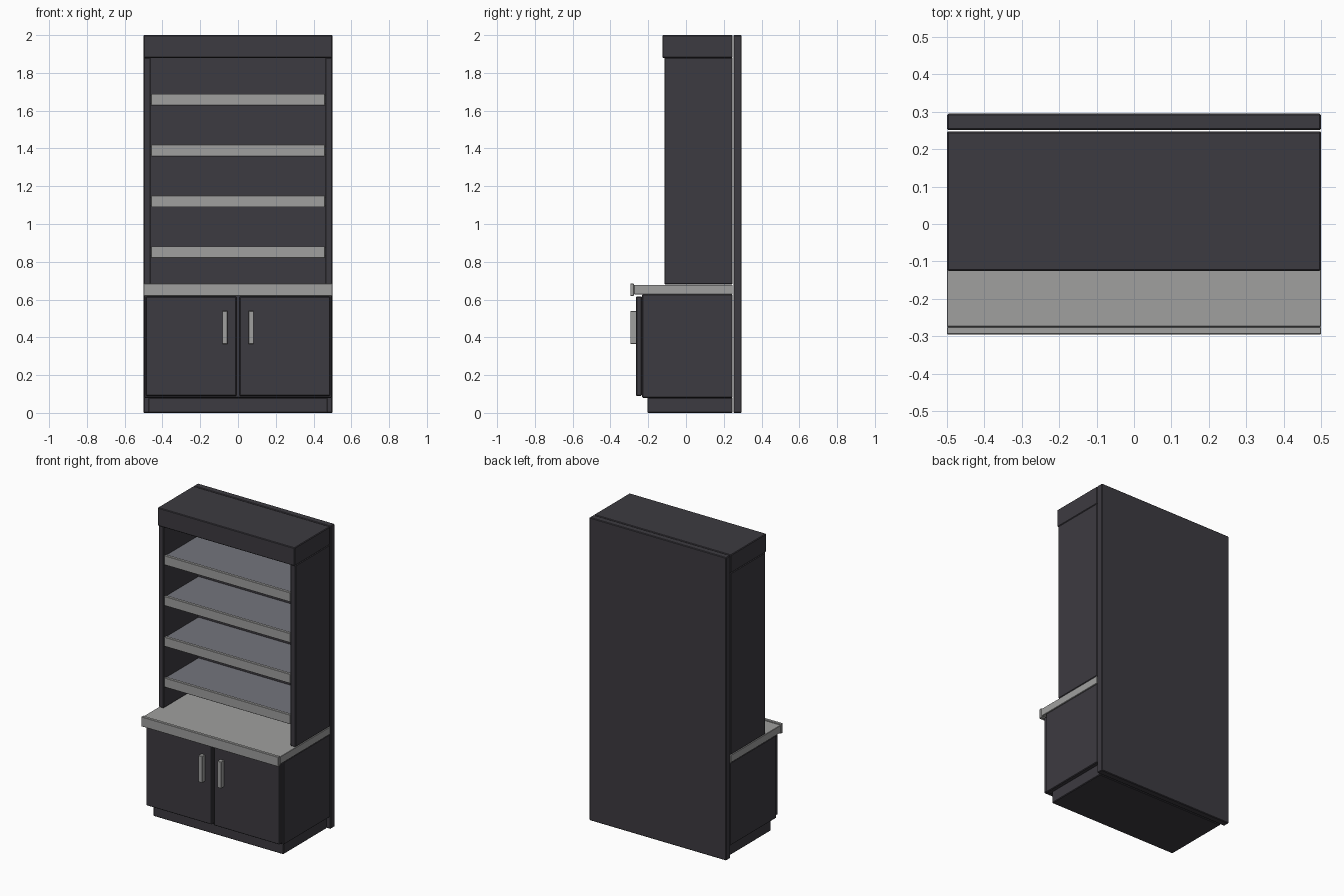
import bpy

if "Cube" in bpy.data.objects:
    bpy.data.objects.remove(bpy.data.objects["Cube"])


def material(name, rgb):
    m = bpy.data.materials.new(name)
    m.diffuse_color = (*rgb, 1.0)
    m.use_nodes = True
    m.node_tree.nodes["Principled BSDF"].inputs["Base Color"].default_value = m.diffuse_color
    return m


CHARCOAL = material("charcoal", (0.046, 0.043, 0.052))
LIGHT = material("light_grey", (0.35, 0.35, 0.345))
SHELF = material("shelf_grey", (0.175, 0.178, 0.205))


def box(name, x, y, z, mat, bevel=0.004):
    """Box spanning the given (min, max) ranges, with a small chamfer."""
    bpy.ops.mesh.primitive_cube_add(size=1)
    ob = bpy.context.object
    ob.name = name
    for v in ob.data.vertices:
        for i, (lo, hi) in enumerate((x, y, z)):
            v.co[i] = lo if v.co[i] < 0 else hi
    ob.data.materials.append(mat)
    if bevel:
        b = ob.modifiers.new("chamfer", 'BEVEL')
        b.width = bevel
        b.segments = 1
    return ob


BACK = 0.247  # rear of the carcass, just ahead of the back panel

# Back panel, plinth and lower cabinet
box("back_panel", (-0.5, 0.5), (0.251, 0.295), (0, 2), CHARCOAL)
box("plinth", (-0.475, 0.475), (-0.205, BACK), (0, 0.08), CHARCOAL)
box("cabinet", (-0.497, 0.497), (-0.232, BACK), (0.08, 0.627), CHARCOAL)

# Worktop with a front edging strip
box("worktop", (-0.5, 0.5), (-0.275, BACK), (0.628, 0.678), LIGHT, 0.002)
box("worktop_edge", (-0.5, 0.5), (-0.295, -0.275), (0.62, 0.684), LIGHT, 0.002)

# Doors, handles and upper side panels, mirrored left and right
for side, s in (("left", -1), ("right", 1)):
    def span(a, b):
        return tuple(sorted((s * a, s * b)))
    box(side + "_door", span(0.008, 0.488), (-0.264, -0.234), (0.09, 0.616), CHARCOAL)
    box(side + "_handle", span(0.055, 0.083), (-0.295, -0.264), (0.365, 0.54), LIGHT, 0.002)
    box(side + "_side_panel", span(0.463, 0.5), (-0.115, BACK), (0.68, 1.88), CHARCOAL)

# Crown box on top
box("crown", (-0.5, 0.5), (-0.125, BACK), (1.88, 2), CHARCOAL)

# Shelves with light front edging
for i in range(4):
    z = 0.82 + 0.269 * i
    box(f"shelf_{i + 1}", (-0.462, 0.462), (-0.092, BACK), (z + 0.01, z + 0.055), SHELF, 0)
    box(f"shelf_edge_{i + 1}", (-0.46, 0.46), (-0.112, -0.092), (z, z + 0.062), LIGHT, 0.002)
